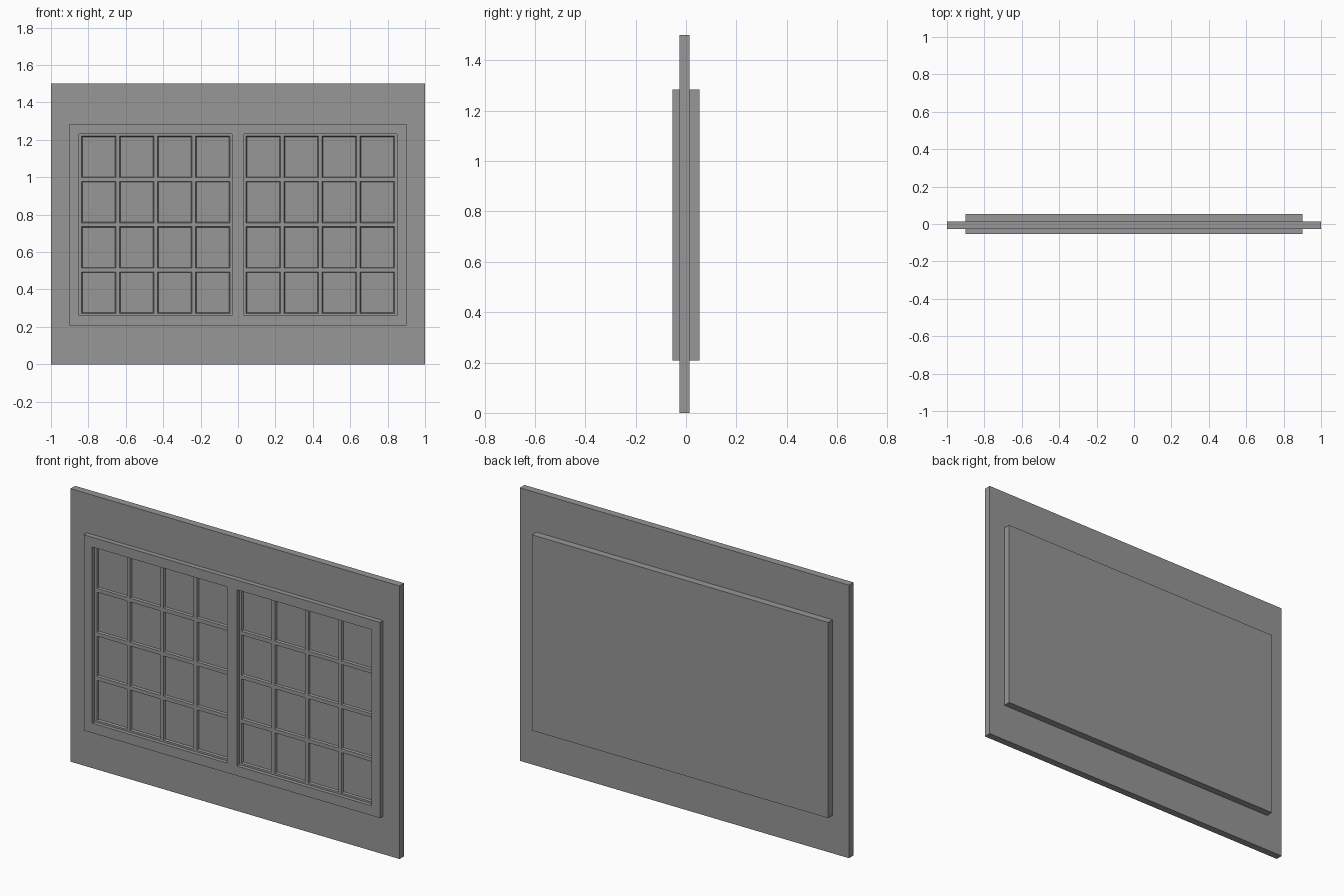
import bpy
import bmesh

if "Cube" in bpy.data.objects:
    bpy.data.objects.remove(bpy.data.objects["Cube"], do_unlink=True)

grey = bpy.data.materials.new("warm_grey")
grey.use_nodes = True
colour = (0.31, 0.31, 0.31, 1)
grey.diffuse_color = colour
grey.node_tree.nodes["Principled BSDF"].inputs["Base Color"].default_value = colour


def add_block(bm, cx, cz, w, h, y0, y1, taper=0.0):
    """Block from y0 to y1 whose rear face is smaller by taper on each side."""
    rings = []
    for y, t in ((y0, 0), (y1, taper)):
        a, b = w / 2 - t, h / 2 - t
        rings.append([bm.verts.new((cx + sx * a, y, cz + sz * b))
                      for sx, sz in ((-1, -1), (1, -1), (1, 1), (-1, 1))])
    front, back = rings
    bm.faces.new(front)
    bm.faces.new(back[::-1])
    for i in range(4):
        j = (i + 1) % 4
        bm.faces.new((front[j], front[i], back[i], back[j]))


def make(name, blocks):
    bm = bmesh.new()
    for block in blocks:
        add_block(bm, *block)
    bmesh.ops.recalc_face_normals(bm, faces=bm.faces)
    mesh = bpy.data.meshes.new(name)
    bm.to_mesh(mesh)
    bm.free()
    mesh.materials.append(grey)
    obj = bpy.data.objects.new(name, mesh)
    bpy.context.collection.objects.link(obj)
    return obj


def cut(obj, cutter):
    cutter.hide_render = True
    mod = obj.modifiers.new("cut", "BOOLEAN")
    mod.operation = "DIFFERENCE"
    mod.solver = "EXACT"
    mod.object = cutter
    bpy.context.view_layer.objects.active = obj
    bpy.ops.object.modifier_apply(modifier=mod.name)
    bpy.data.objects.remove(cutter, do_unlink=True)


mid_z = 0.746
front_y, back_y = -0.053, 0.053
bar_y = front_y + 0.021      # face of the glazing bars
pane_y = bar_y + 0.01        # face of the panes
size = (1.8, 1.075)
sash_x = 0.44

# Wall panel with an opening for the window
wall = make("wall_panel", [(0, 0.75, 2, 1.5, -0.026, 0.014)])
cut(wall, make("wall_cutter", [(0, mid_z, *size, -0.2, 0.2)]))

# Window casing with two recessed sashes
casing = make("window_casing", [(0, mid_z, *size, front_y, back_y)])
cut(casing, make("sash_cutter", [(s * sash_x, mid_z, 0.818, 0.968, -0.2, bar_y)
                                 for s in (-1, 1)]))

# Four by four panes with bevelled edges in each sash
pitch_x, pitch_z = 0.203, 0.242
panes = [(s * sash_x + (i - 1.5) * pitch_x, mid_z + (k - 1.5) * pitch_z,
          0.187, 0.225, bar_y - 0.005, pane_y, 0.006)
         for s in (-1, 1) for i in range(4) for k in range(4)]
cut(casing, make("pane_cutter", panes))
